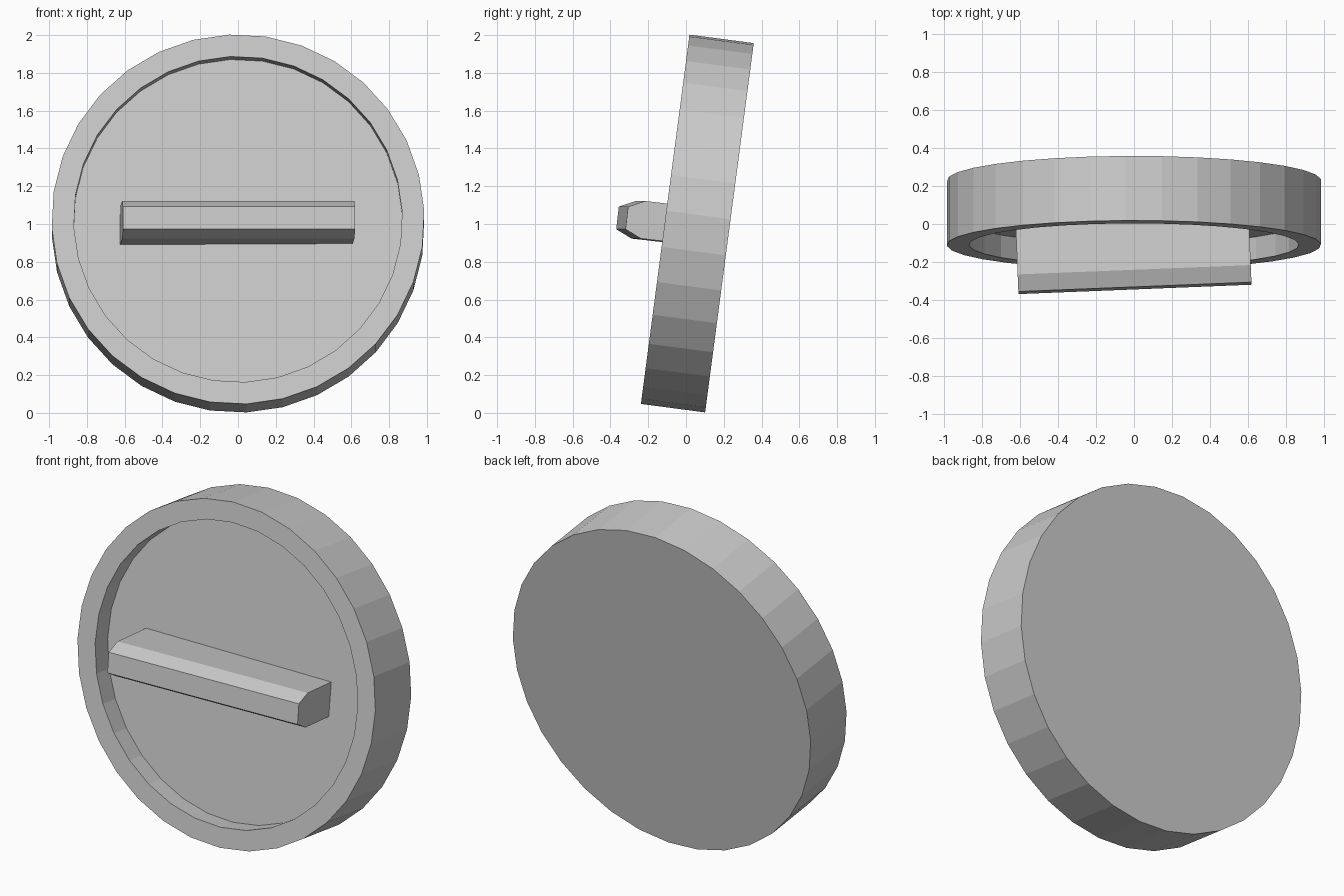
import bpy, bmesh
from math import radians
from mathutils import Matrix

cube = bpy.data.objects.get("Cube")
if cube:
    bpy.data.objects.remove(cube, do_unlink=True)

grey = bpy.data.materials.new("light grey")
grey.use_nodes = True
grey.diffuse_color = (0.6, 0.6, 0.6, 1)
grey.node_tree.nodes["Principled BSDF"].inputs["Base Color"].default_value = grey.diffuse_color


def make_object(name, bm, matrix):
    bmesh.ops.recalc_face_normals(bm, faces=bm.faces)
    mesh = bpy.data.meshes.new(name)
    bm.to_mesh(mesh)
    bm.free()
    mesh.materials.append(grey)
    obj = bpy.data.objects.new(name, mesh)
    bpy.context.collection.objects.link(obj)
    obj.matrix_world = matrix
    return obj


def rot(degrees, axis):
    return Matrix.Rotation(radians(degrees), 4, axis)


# Round dish: a short cylinder whose front cap is inset and sunk
RADIUS, RIM_RADIUS, THICK, RECESS = 0.987, 0.87, 0.343, 0.12
bm = bmesh.new()
bmesh.ops.create_cone(bm, cap_ends=True, segments=32,
                      radius1=RADIUS, radius2=RADIUS, depth=THICK)
front = max(bm.faces, key=lambda f: f.calc_center_median().z)
for scale, sink in ((RIM_RADIUS / RADIUS, 0), (1, RECESS)):
    front = bmesh.ops.extrude_discrete_faces(bm, faces=[front])["faces"][0]
    for v in front.verts:
        v.co.x *= scale
        v.co.y *= scale
        v.co.z -= sink
make_object("dish", bm, Matrix.Translation((0, 0.06, 1.0025)) @ rot(82.5, "X") @ rot(2.65, "Z"))

# Grip bar: chamfered profile (depth, height) extruded sideways
LENGTH = 1.23
half = [(0.4, 0.1), (0.086, 0.1), (0, 0.06)]
profile = half + [(y, -z) for y, z in reversed(half)]
bm = bmesh.new()
face = bm.faces.new([bm.verts.new((-LENGTH / 2, y, z)) for y, z in profile])
side = bmesh.ops.extrude_face_region(bm, geom=[face])["geom"]
bmesh.ops.translate(bm, vec=(LENGTH, 0, 0),
                    verts=[v for v in side if isinstance(v, bmesh.types.BMVert)])
make_object("grip_bar", bm, Matrix.Translation((0.005, -0.338, 1.032)) @ rot(2.3, "Z") @ rot(-6.5, "X"))
